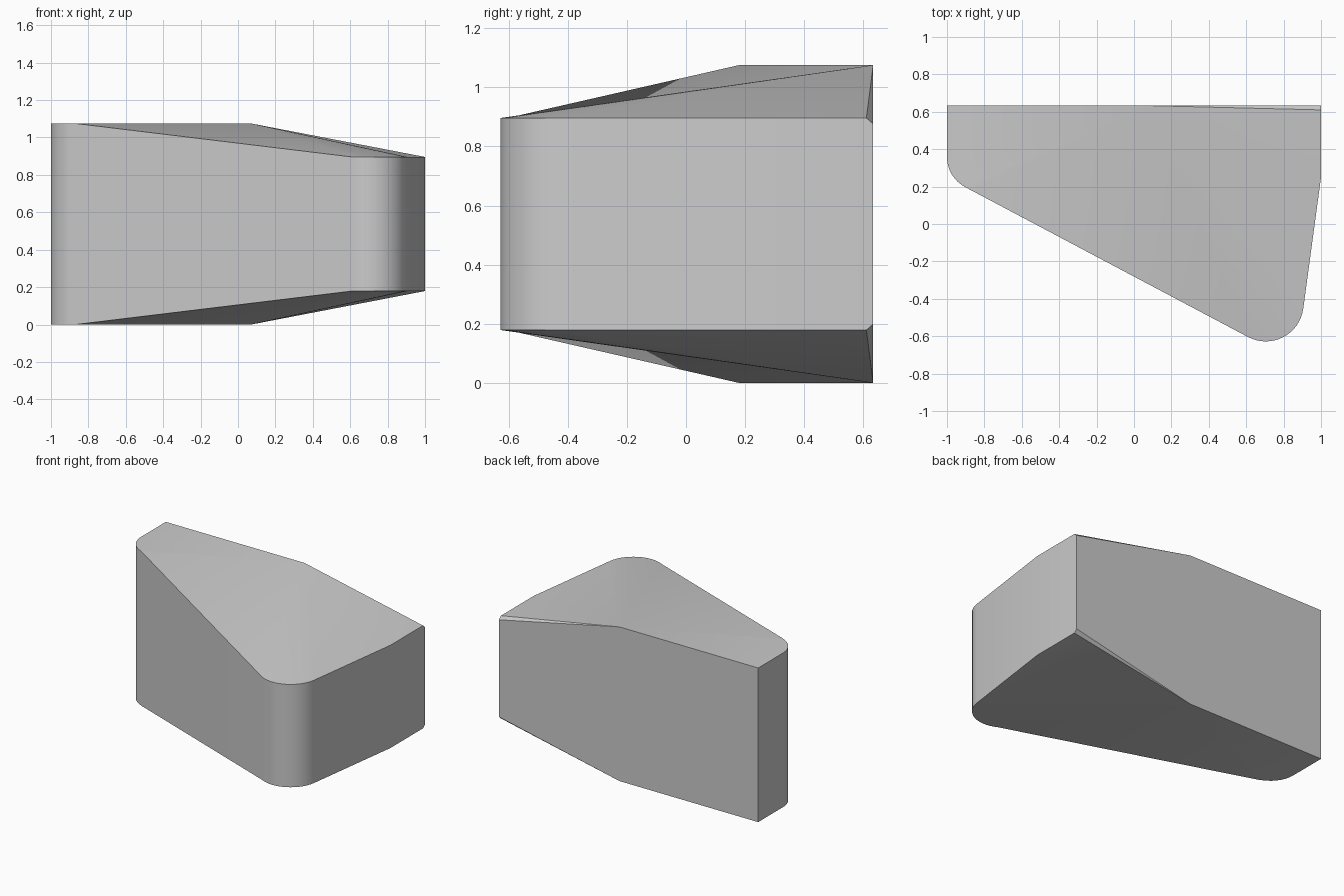
import bpy
import bmesh
from math import tan, sin, radians
from mathutils import Vector

cube = bpy.data.objects.get("Cube")
if cube:
    bpy.data.objects.remove(cube, do_unlink=True)

HEIGHT, RIM, BACK = 1.075, 0.896, 0.633


def rounded_corner(corner, before, after, reach, steps):
    """Points of an arc tangent to both sides of a corner."""
    c = Vector(corner)
    a = (Vector(before) - c).normalized()
    b = (Vector(after) - c).normalized()
    half = a.angle(b) / 2
    radius = reach * tan(half)
    centre = c + (a + b).normalized() * radius / sin(half)
    start = (c + a * reach - centre).normalized()
    end = (c + b * reach - centre).normalized()
    return [centre + start.slerp(end, i / steps) * radius for i in range(steps + 1)]


# Plan outline, running from the rear ridge point round to the notched corner
ridge, back_left = (0.07, BACK), (-1, BACK)
left_corner, nose, right_bend = (-1, 0.249), (0.866, -0.74), (1, 0.25)
high = [ridge, back_left]
high += rounded_corner(left_corner, back_left, nose, 0.11, 8)
high.append((-0.87, 0.18))
low = rounded_corner(nose, left_corner, right_bend, 0.29, 16)
low += [right_bend, (1, 0.61)]
rim = [(p[0], p[1], HEIGHT) for p in high]
rim += [(p[0], p[1], RIM) for p in low]
rim.append((1, BACK, 0.876))

# Wedge body: matching upper and lower rims, walls, and caps fanned from the ridge
bm = bmesh.new()
top = [bm.verts.new(p) for p in rim]
bottom = [bm.verts.new((x, y, HEIGHT - z)) for x, y, z in rim]
count = len(rim)
for i in range(count):
    j = (i + 1) % count
    bm.faces.new((top[i], bottom[i], bottom[j], top[j]))
for loop in (top, bottom):
    for i in range(1, count - 1):
        bm.faces.new((loop[0], loop[i], loop[i + 1]))
bmesh.ops.recalc_face_normals(bm, faces=bm.faces)
mesh = bpy.data.meshes.new("wedge_body")
bm.to_mesh(mesh)
bm.free()
body = bpy.data.objects.new("wedge_body", mesh)
bpy.context.collection.objects.link(body)

# Plain grey finish
grey = bpy.data.materials.new("plain_grey")
grey.use_nodes = True
colour = (0.6, 0.6, 0.6, 1)
grey.diffuse_color = colour
grey.node_tree.nodes["Principled BSDF"].inputs["Base Color"].default_value = colour
mesh.materials.append(grey)

# Smooth rounded walls with crisp rims
bpy.ops.object.select_all(action="DESELECT")
body.select_set(True)
bpy.context.view_layer.objects.active = body
bpy.ops.object.shade_smooth_by_angle(angle=radians(30))
